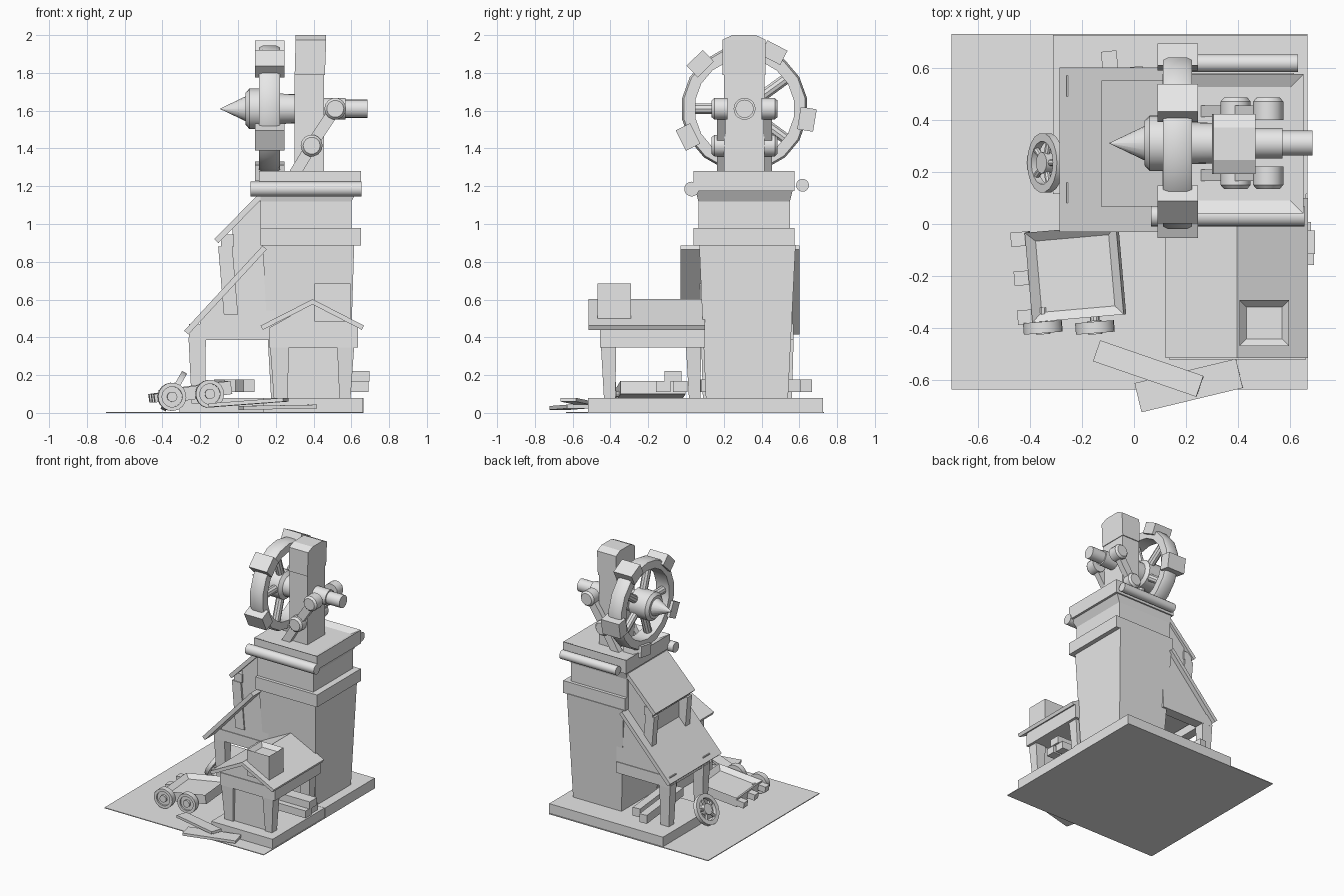
import bpy, bmesh, math
from mathutils import Vector, Matrix

if "Cube" in bpy.data.objects:
    bpy.data.objects.remove(bpy.data.objects["Cube"])

grey = bpy.data.materials.new("stone_grey")
grey.diffuse_color = (0.8, 0.8, 0.8, 1)
grey.use_nodes = True
grey.node_tree.nodes["Principled BSDF"].inputs["Base Color"].default_value = grey.diffuse_color


def finish(name, bm, smooth=False):
    bmesh.ops.recalc_face_normals(bm, faces=bm.faces)
    me = bpy.data.meshes.new(name)
    bm.to_mesh(me)
    bm.free()
    me.materials.append(grey)
    ob = bpy.data.objects.new(name, me)
    bpy.context.collection.objects.link(ob)
    if smooth:
        bpy.ops.object.select_all(action='DESELECT')
        ob.select_set(True)
        bpy.context.view_layer.objects.active = ob
        bpy.ops.object.shade_smooth_by_angle(angle=math.radians(35))
    return ob


def frustum(name, low, high, z0, z1):
    """Tapered block; low and high are (x0, x1, y0, y1)."""
    bm = bmesh.new()
    rings = []
    for (x0, x1, y0, y1), z in ((low, z0), (high, z1)):
        rings.append([bm.verts.new((x, y, z)) for x, y in
                      ((x0, y0), (x1, y0), (x1, y1), (x0, y1))])
    a, b = rings
    bm.faces.new(a)
    bm.faces.new(b)
    for i in range(4):
        j = (i + 1) % 4
        bm.faces.new((a[i], a[j], b[j], b[i]))
    return finish(name, bm)


def block(name, x0, x1, y0, y1, z0, z1):
    return frustum(name, (x0, x1, y0, y1), (x0, x1, y0, y1), z0, z1)


def slab(name, centre, size, rot=(0, 0, 0), recess=None):
    """Rotated box, with an optional sunken top given as (rim, depth)."""
    bm = bmesh.new()
    bmesh.ops.create_cube(bm, size=1)
    bmesh.ops.scale(bm, vec=size, verts=bm.verts)
    if recess:
        top = max(bm.faces, key=lambda f: f.calc_center_median().z)
        bmesh.ops.inset_region(bm, faces=[top], thickness=recess[0])
        bmesh.ops.translate(bm, vec=(0, 0, -recess[1]), verts=top.verts)
    ob = finish(name, bm)
    ob.location = centre
    ob.rotation_euler = [math.radians(a) for a in rot]
    return ob


def prism(name, pts, y0, y1):
    """Extrude an x-z outline along y."""
    bm = bmesh.new()
    f = bm.faces.new([bm.verts.new((x, y0, z)) for x, z in pts])
    new = bmesh.ops.extrude_face_region(bm, geom=[f])["geom"]
    bmesh.ops.translate(bm, vec=(0, y1 - y0, 0),
                        verts=[v for v in new if isinstance(v, bmesh.types.BMVert)])
    return finish(name, bm)


def strip(name, p, q, t, y0, y1):
    """Sloping plate from p to q in x-z, thickness t below the line."""
    d = (Vector(q) - Vector(p)).normalized()
    n = Vector((d.y, -d.x)) * t
    return prism(name, [p, q, Vector(q) + n, Vector(p) + n], y0, y1)


def lathe(name, profile, origin, axis, sides=20, closed=False):
    """Revolve (distance along axis, radius) points."""
    bm = bmesh.new()
    m = Matrix.Translation(origin) @ Vector((0, 0, 1)).rotation_difference(Vector(axis)).to_matrix().to_4x4()
    rings = [[bm.verts.new(m @ Vector((r * math.cos(2 * math.pi * i / sides),
                                       r * math.sin(2 * math.pi * i / sides), h)))
              for i in range(sides)] for h, r in profile]
    pairs = list(zip(rings, rings[1:]))
    if closed:
        pairs.append((rings[-1], rings[0]))
    else:
        bm.faces.new(rings[0])
        bm.faces.new(rings[-1])
    for a, b in pairs:
        for i in range(sides):
            j = (i + 1) % sides
            bm.faces.new((a[i], a[j], b[j], b[i]))
    return finish(name, bm, True)


# Ground and foundations
block("ground_sheet", -0.70, 0.665, -0.635, 0.73, 0.0, 0.006)
block("tower_foundation", -0.31, 0.665, 0.115, 0.725, 0.0, 0.08)
block("hut_foundation", 0.135, 0.66, -0.52, 0.12, 0.0, 0.079)

# Tower
frustum("tower_body", (0.175, 0.59, 0.105, 0.54), (0.13, 0.615, 0.07, 0.58), 0.08, 0.89)
block("lower_ledge", 0.12, 0.65, 0.04, 0.575, 0.885, 0.98)
block("tower_neck", 0.12, 0.60, 0.065, 0.55, 0.97, 1.12)
frustum("neck_flare", (0.12, 0.60, 0.065, 0.55), (0.12, 0.635, 0.05, 0.565), 1.12, 1.18)
slab("top_ledge", (0.38, 0.3075, 1.2275), (0.54, 0.535, 0.105), recess=(0.07, 0.025))
lathe("front_log", [(0, 0.039), (0.59, 0.039)], (0.065, 0.03, 1.185), (1, 0, 0))
lathe("back_log", [(0, 0.034), (0.48, 0.034)], (0.15, 0.617, 1.205), (1, 0, 0))

# Lean-to on the left of the tower
prism("lean_to_wall", [(0.2, 0.88), (0.13, 0.86), (-0.2, 0.50), (-0.2, 0.46), (0.2, 0.46)], 0.085, 0.565)
strip("lean_to_roof", (-0.285, 0.435), (0.13, 0.885), 0.03, -0.03, 0.60)
for y0, y1 in ((0.08, 0.16), (0.49, 0.57)):
    block("lean_to_beam", -0.26, 0.2, y0, y1, 0.385, 0.47)
    frustum("lean_to_post", (-0.245, -0.175, y0 + 0.01, y1 - 0.01), (-0.262, -0.17, y0, y1), 0.05, 0.40)
block("lean_to_cross_beam", -0.25, -0.18, 0.08, 0.57, 0.385, 0.45)

# Upper awning
prism("awning_wall", [(0.2, 1.12), (0.11, 1.12), (-0.03, 0.975), (-0.03, 0.69), (0.2, 0.85)], 0.09, 0.53)
strip("awning_roof", (-0.125, 0.92), (0.115, 1.165), 0.03, 0.065, 0.55)
block("awning_beam", -0.09, -0.02, 0.08, 0.54, 0.88, 0.945)
for y0 in (0.075, 0.485):
    prism("awning_strut", [(-0.105, 0.88), (-0.03, 0.88), (0.0, 0.52), (-0.075, 0.52)], y0, y0 + 0.055)

# Head column with curved cap
block("head_column", 0.30, 0.455, 0.20, 0.415, 1.20, 1.80)
frustum("column_cap", (0.30, 0.46, 0.192, 0.422), (0.305, 0.467, 0.192, 0.422), 1.79, 1.975)
frustum("cap_crown", (0.305, 0.467, 0.192, 0.422), (0.305, 0.467, 0.245, 0.37), 1.975, 2.0)

# Big wheel, hub and shaft, turning about x
AY, AZ = 0.31, 1.61
lathe("wheel_rim", [(0, 0.325), (0.02, 0.335), (0.09, 0.335), (0.11, 0.325), (0.11, 0.265), (0, 0.265)],
      (0.112, AY, AZ), (1, 0, 0), 18, True)
for i in range(5):
    a = math.radians(62.5 + 72 * i)
    slab("rim_block", (0.168, AY + 0.335 * math.cos(a), AZ + 0.335 * math.sin(a)),
         (0.155, 0.085, 0.12), (math.degrees(a), 0, 0))
    b = a - math.radians(26.5)
    lathe("wheel_spoke", [(0.05, 0.03), (0.28, 0.03)], (0.168, AY, AZ),
          (0, math.cos(b), math.sin(b)), 10)
lathe("nose_cone", [(-0.095, 0.001), (0.045, 0.068)], (0, AY, AZ), (1, 0, 0), 16)
lathe("wheel_hub", [(0.04, 0.085), (0.06, 0.107), (0.20, 0.107), (0.22, 0.08), (0.31, 0.078)],
      (0, AY, AZ), (1, 0, 0))
lathe("rear_shaft", [(0.45, 0.058), (0.57, 0.058), (0.57, 0.048), (0.685, 0.048)], (0, AY, AZ), (1, 0, 0))

# Braces and round joints on both sides of the column
for s in (-1, 1):
    ya, yb = sorted((AY + s * 0.10, AY + s * 0.145))
    strip("lower_brace", (0.255, 1.25), (0.37, 1.44), 0.06, ya, yb)
    strip("upper_brace", (0.36, 1.43), (0.49, 1.625), 0.06, ya, yb)
    for x, z in ((0.39, 1.415), (0.515, 1.61)):
        lathe("brace_joint", [(0.09, 0.058), (0.16, 0.058), (0.175, 0.045)],
              (x, AY, z), (0, s, 0), 14)

# Hut
block("hut_top_beam", 0.165, 0.635, -0.455, 0.10, 0.345, 0.44)
block("hut_front_wall", 0.22, 0.57, -0.42, -0.38, 0.07, 0.36)
for y0, y1, in ((-0.45, -0.37), (0.0, 0.08)):
    frustum("hut_post", (0.195, 0.26, y0 + 0.02, y1 - 0.005), (0.17, 0.27, y0, y1), 0.0, 0.35)
    frustum("hut_post", (0.54, 0.59, y0 + 0.02, y1 - 0.005), (0.525, 0.615, y0, y1), 0.0, 0.35)
prism("hut_gable", [(0.165, 0.435), (0.635, 0.435), (0.635, 0.45), (0.395, 0.58), (0.165, 0.45)], -0.45, 0.10)
strip("hut_roof_left", (0.12, 0.462), (0.395, 0.602), 0.025, -0.515, 0.10)
strip("hut_roof_right", (0.395, 0.602), (0.667, 0.462), 0.025, -0.515, 0.10)
slab("chimney", (0.50, -0.38, 0.585), (0.19, 0.175, 0.20), recess=(0.038, 0.03))

# Timber stacked below the hut and the lean-to
for y, z, w, x1 in ((-0.12, 0.143, 0.075, 0.69), (-0.03, 0.143, 0.075, 0.68), (-0.07, 0.198, 0.09, 0.695)):
    block("stacked_beam", 0.23, x1, y - w / 2, y + w / 2, z - 0.032, z + 0.025)
for x, y in ((-0.07, 0.40), (0.03, 0.34)):
    slab("stored_beam", (x, y, 0.143), (0.06, 0.53, 0.065), (0, 0, 6))

# Loose planks in front
slab("front_plank", (0.055, -0.555, 0.055), (0.42, 0.085, 0.02), (0, -4, -19))
slab("front_plank", (0.21, -0.62, 0.03), (0.40, 0.115, 0.02), (0, -1, 13.5))

# Cart, tilted towards its left end
cart = Matrix.Translation((-0.225, -0.19, 0.11)) @ Matrix.Rotation(math.radians(5), 4, 'Z') \
    @ Matrix.Rotation(math.radians(-8), 4, 'Y')
parts = [slab("cart_bed", (0, 0, 0), (0.355, 0.345, 0.07), recess=(0.05, 0.03))]
for y in (-0.15, 0.0, 0.15):
    parts.append(slab("cart_lug", (-0.20, y, 0), (0.07, 0.055, 0.045)))
for ob in parts:
    ob.matrix_world = cart @ Matrix.Translation(ob.location)


def small_wheel(name, centre, axis, r, w):
    lathe(name + "_rim", [(-w, r), (w, r), (w, r * 0.72), (-w, r * 0.72)], centre, axis, 18, True)
    lathe(name + "_hub", [(-w * 1.2, r * 0.36), (w * 1.2, r * 0.36)], centre, axis, 12)


for x, z in ((-0.35, 0.085), (-0.15, 0.10)):
    small_wheel("cart_wheel", (x, -0.397, z), (0.08, -1, 0), 0.075, 0.022)
    lathe("cart_wheel_disc", [(-0.015, 0.06), (0.01, 0.06)], (x, -0.397, z), (0.08, -1, 0), 18)
    lathe("cart_axle", [(0, 0.018), (0.1, 0.018)], (x, -0.42, z), (0, 1, 0), 10)

# Spare wheel leaning on the foundation
lean = Vector((-0.87, 0, 0.5))
small_wheel("spare_wheel", (-0.34, 0.235, 0.115), lean, 0.115, 0.015)
for i in range(5):
    a = 2 * math.pi * i / 5
    d = Vector((0.5 * math.cos(a), math.sin(a), 0.87 * math.cos(a)))
    lathe("spare_wheel_spoke", [(0.02, 0.012), (0.09, 0.012)], (-0.34, 0.235, 0.115), d, 8)
